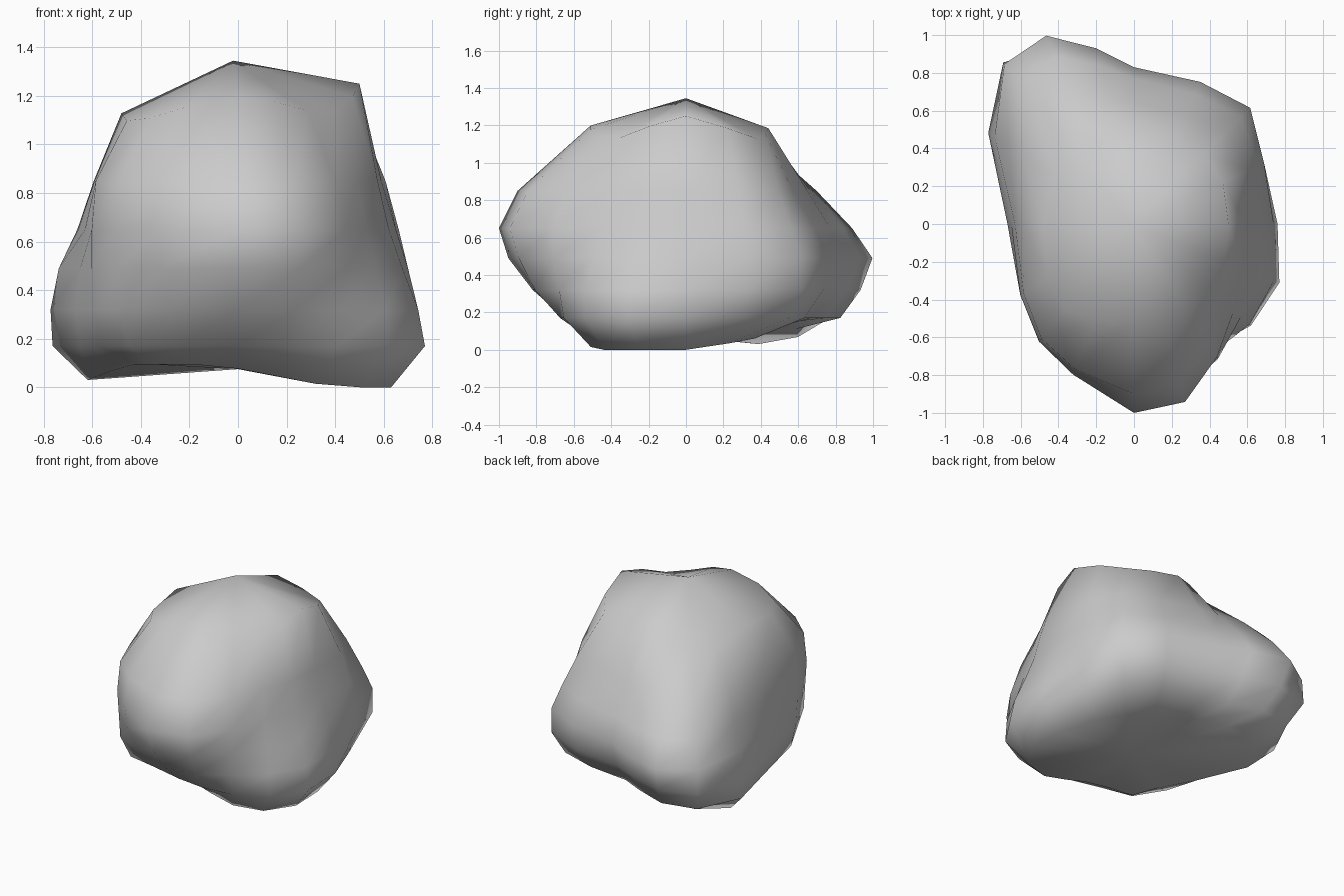
import bpy, bmesh
from math import cos, sin, radians

# Directions around the boulder (degrees, 0 = right, 90 = back)
ANGLES = [0, 25, 45, 65, 90, 102, 115, 129, 148, 180, 212, 231, 248, 270, 286, 302, 319, 338]

# Horizontal slices: height and radius in each direction
bottom = [.62, .55, .52, .46, .45, .52, .65, .77, .73, .52, .50, .57, .50, .48, .52, .60, .67, .68]
slices = {
    .17: [.76, .72, .78, .70, .67, .76, .91, .99, .90, .65, .67, .71, .64, .65, .70, .77, .82, .83],
    .32: [.74, .76, .87, .81, .78, .88, 1.03, 1.10, .91, .67, .70, .78, .76, .82, .84, .80, .81, .80],
    .49: [.70, .76, .87, .83, .83, .95, 1.10, 1.09, .87, .65, .71, .79, .84, .95, .93, .84, .75, .73],
    .65: [.65, .73, .80, .76, .77, .86, .98, .97, .78, .63, .71, .80, .86, 1.0, .98, .83, .70, .67],
    .85: [.59, .67, .70, .63, .65, .68, .77, .84, .70, .59, .69, .78, .83, .90, .88, .76, .65, .62],
}
top = [.50, .52, .53, .47, .44, .45, .46, .48, .49, .48, .54, .58, .55, .51, .53, .54, .53, .51]


def bottom_z(x, y, t):
    # low right foot, raised left, with the back-left lobe dipping down
    slope = min(max(.077 - .195 * x, 0), .095)
    return slope + .15 * max(y, 0) - .13 * max(0, cos(t - radians(140))) ** 6


def top_z(x, y, t):
    # crest running to the right, faceted shoulders, fuller front-left
    full = .06 * max(0, cos(t - radians(228))) ** 5
    return 1.135 + .065 * cos(t) + .05 * cos(4 * t) + full


bm = bmesh.new()


def ring(radii, height):
    verts = []
    for a, r in zip(ANGLES, radii):
        t = radians(a)
        x, y = r * cos(t), r * sin(t)
        z = height(x, y, t) if callable(height) else height
        verts.append(bm.verts.new((x, y, z)))
    return verts


rings = [ring(bottom, bottom_z)]
rings += [ring(r, z) for z, r in slices.items()]
rings.append(ring(top, top_z))

# Sides, underside and peak
n = len(ANGLES)
base = bm.verts.new((0, 0, .075))
peak = bm.verts.new((-.02, 0, 1.345))
for i in range(n):
    j = (i + 1) % n
    for lo, hi in zip(rings, rings[1:]):
        bm.faces.new((lo[i], lo[j], hi[j], hi[i]))
    bm.faces.new((base, rings[0][j], rings[0][i]))
    bm.faces.new((peak, rings[-1][i], rings[-1][j]))
bmesh.ops.recalc_face_normals(bm, faces=bm.faces)
for f in bm.faces:
    f.smooth = True

mesh = bpy.data.meshes.new("boulder")
bm.to_mesh(mesh)
bm.free()
boulder = bpy.data.objects.new("boulder", mesh)
bpy.context.collection.objects.link(boulder)
